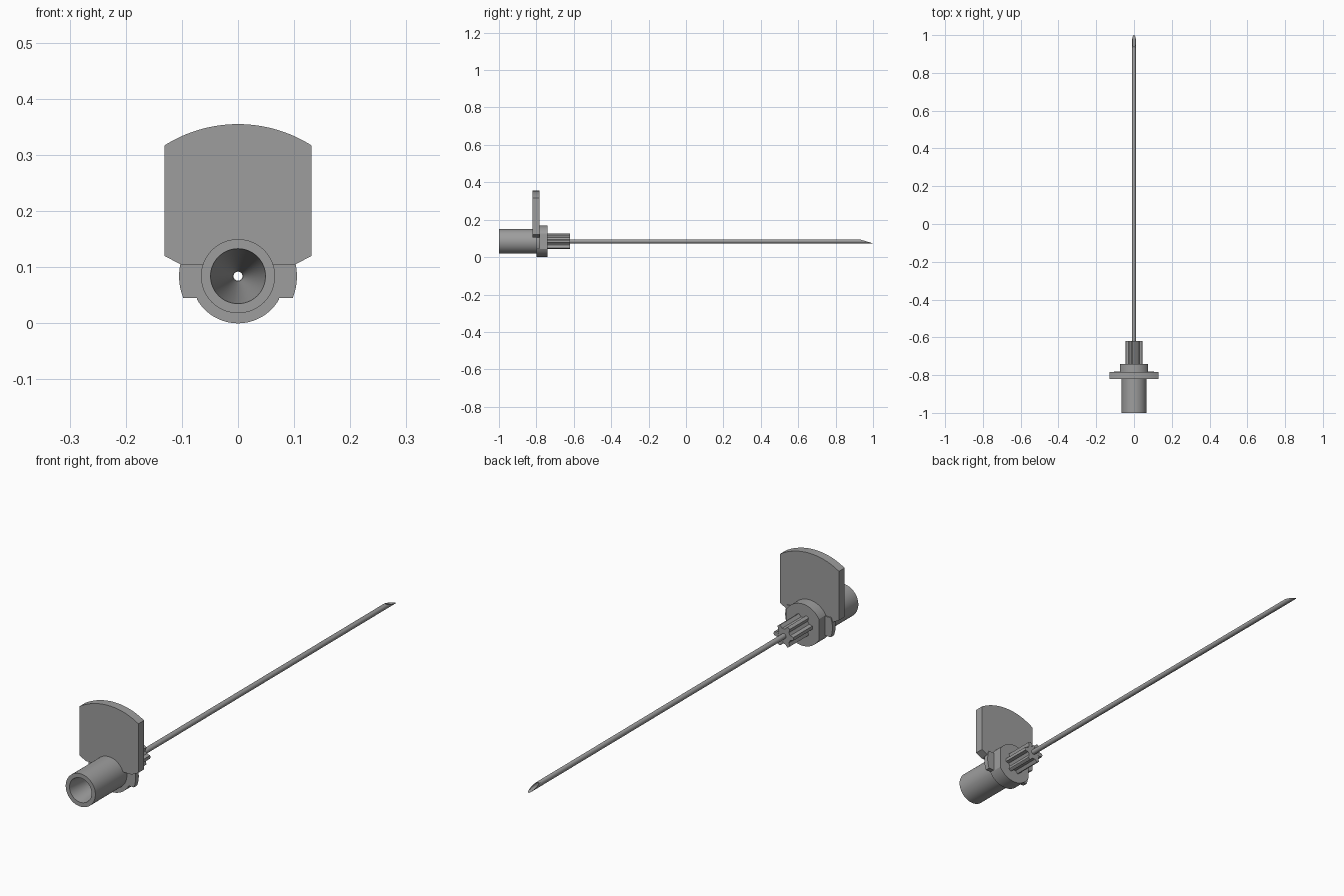
import bpy, bmesh
from math import sin, cos, pi, sqrt, asin

if "Cube" in bpy.data.objects:
    bpy.data.objects.remove(bpy.data.objects["Cube"])

AXIS_Z = 0.084  # height of the needle axis

# One dark grey for every part
GREY = bpy.data.materials.new("dark_grey")
GREY.diffuse_color = (0.34, 0.34, 0.34, 1)
GREY.use_nodes = True
GREY.node_tree.nodes["Principled BSDF"].inputs["Base Color"].default_value = GREY.diffuse_color


def finish(name, bm):
    bmesh.ops.recalc_face_normals(bm, faces=bm.faces)
    mesh = bpy.data.meshes.new(name)
    bm.to_mesh(mesh)
    bm.free()
    mesh.materials.append(GREY)
    ob = bpy.data.objects.new(name, mesh)
    bpy.context.collection.objects.link(ob)
    bpy.ops.object.select_all(action='DESELECT')
    ob.select_set(True)
    bpy.context.view_layer.objects.active = ob
    bpy.ops.object.shade_smooth_by_angle(angle=0.5)
    return ob


def loft_closed(name, rings):
    """Join rings of (x, y, z) points, the last ring back to the first."""
    bm = bmesh.new()
    rows = [[bm.verts.new(p) for p in ring] for ring in rings]
    n = len(rows[0])
    for a, b in zip(rows, rows[1:] + rows[:1]):
        for i in range(n):
            j = (i + 1) % n
            bm.faces.new((a[i], a[j], b[j], b[i]))
    return finish(name, bm)


def slab(name, outline, y, depth):
    """Extrude an (x, z) outline along y."""
    bm = bmesh.new()
    f = bm.faces.new([bm.verts.new((x, y, z)) for x, z in outline])
    ext = bmesh.ops.extrude_face_region(bm, geom=[f])
    bmesh.ops.translate(bm, vec=(0, depth, 0),
                        verts=[v for v in ext["geom"] if isinstance(v, bmesh.types.BMVert)])
    return finish(name, bm)


def ring(y, outline):
    """Ring around the axis; y may depend on the height from the axis."""
    return [(x, y(z) if callable(y) else y, AXIS_Z + z) for x, z in outline]


def circle(r, n=64):
    return [(r * cos(2 * pi * i / n), r * sin(2 * pi * i / n)) for i in range(n)]


def tube(name, outline, hole, y0, y1):
    return loft_closed(name, [ring(y0, hole), ring(y0, outline),
                              ring(y1, outline), ring(y1, hole)])


# Hub: socket barrel and slim nose around one tapered bore
profile = [(0.049, -1), (0.066, -1), (0.066, -0.76), (0.028, -0.76),
           (0.028, -0.621), (0.009, -0.621), (0.009, -0.66)]
loft_closed("hub", [ring(y, circle(r)) for r, y in profile])

# Hollow needle with a slanted tip
R = 0.0105
slant = lambda z: 1 - 0.07 * (z + R) / (2 * R)
needle = [circle(R, 32), circle(0.008, 32)]
loft_closed("needle", [ring(-0.66, needle[1]), ring(-0.66, needle[0]),
                       ring(slant, needle[0]), ring(slant, needle[1])])

# Grip ribs on the nose: six tapered ribs
ribs = []
for k in range(6):
    for da, r in ((-0.52, 0.03), (-0.32, 0.031), (-0.15, 0.044),
                  (0, 0.0445), (0.15, 0.044), (0.32, 0.031)):
        a = 2 * pi * k / 6 + da
        ribs.append((r * cos(a), r * sin(a)))
hole = [(0.025 * x / sqrt(x * x + z * z), 0.025 * z / sqrt(x * x + z * z)) for x, z in ribs]
tube("grip_ribs", ribs, hole, -0.75, -0.62)

# Collar: round disc with flattened sides
collar = [(max(-0.073, min(0.073, x)), z) for x, z in circle(0.084, 96)]
tube("collar", collar, circle(0.0275, 96), -0.80, -0.74)

# Lock lugs: one on each side of the collar
for side, name in ((-1, "lug_left"), (1, "lug_right")):
    a = asin(0.039 / 0.105)
    arc = [(0.105 * cos(t * a / 6), 0.105 * sin(t * a / 6)) for t in range(-6, 7)]
    pts = [(0.06, -0.039)] + arc + [(0.06, 0.039)]
    slab(name, [(side * x, AXIS_Z + z) for x, z in pts], -0.80, 0.02)

# Thumb plate: from the notched lower edge to the arched top
W, N, NOTCH = 0.131, 48, 0.06
rad = (W * W + 0.038 ** 2) / (2 * 0.038)
edge_x = sqrt(NOTCH ** 2 - 0.021 ** 2)
xs = sorted({-W + 2 * W * i / N for i in range(N + 1)} | {-edge_x, edge_x, -0.102, 0.102})


def low(x):
    x = abs(x)
    if x < edge_x:
        return AXIS_Z + sqrt(NOTCH ** 2 - x * x)
    return 0.105 + max(0, x - 0.102) * 0.015 / (W - 0.102)


def high(x):
    return 0.355 - rad + sqrt(rad * rad - x * x)


outline = [(x, low(x)) for x in xs] + [(x, high(x)) for x in reversed(xs)]
slab("thumb_plate", outline, -0.82, 0.036)
